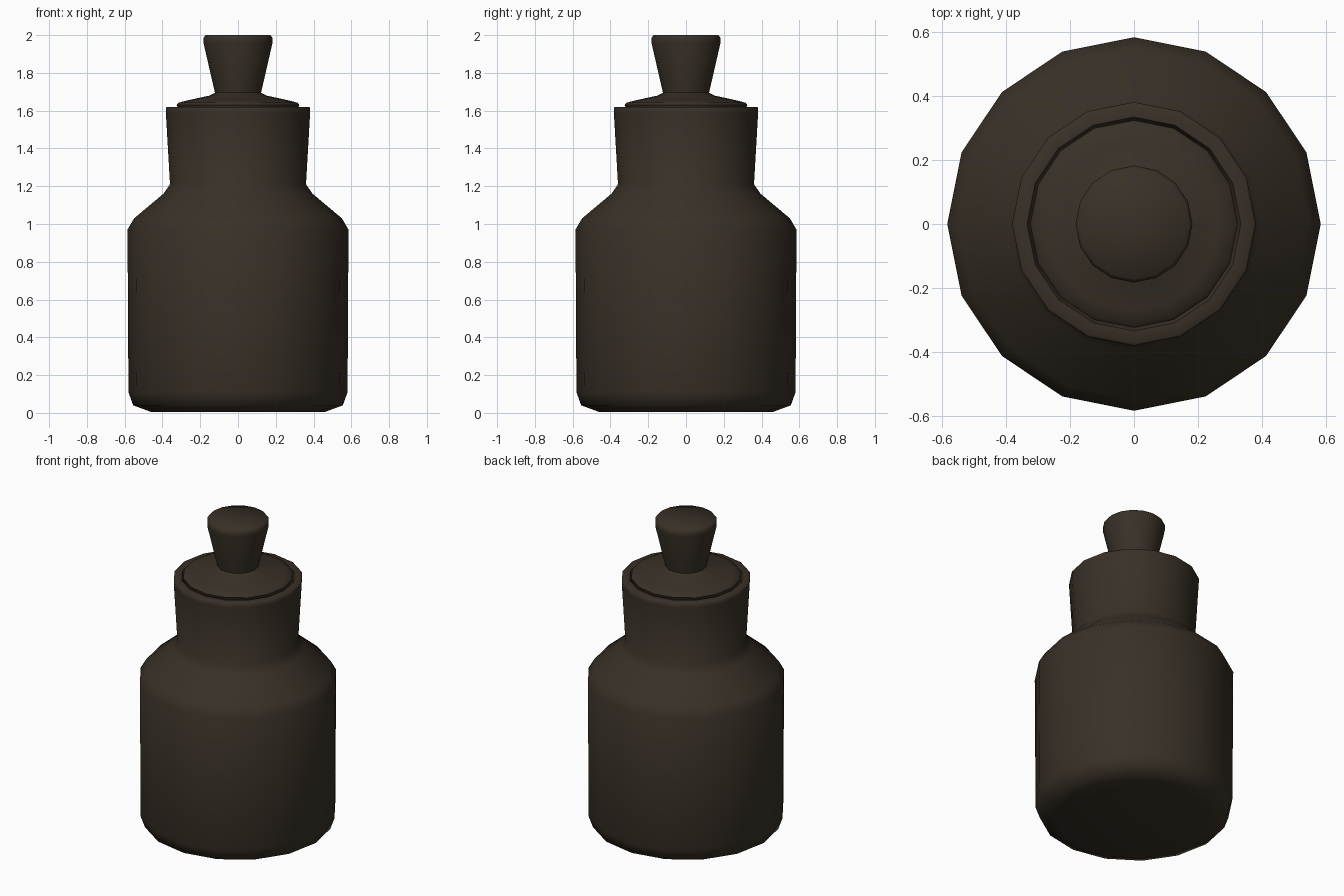
import bpy
import math

SIDES = 16

cube = bpy.data.objects.get("Cube")
if cube:
    bpy.data.objects.remove(cube, do_unlink=True)


def make_material(name, colour):
    mat = bpy.data.materials.new(name)
    mat.use_nodes = True
    mat.diffuse_color = colour
    mat.node_tree.nodes["Principled BSDF"].inputs["Base Color"].default_value = colour
    return mat


def lathe(name, profile, mat, angle):
    """Spin a (radius, height) profile around z; zero radius closes to a pole."""
    verts, faces, rings = [], [], []
    for r, z in profile:
        count = SIDES if r > 0 else 1
        rings.append([len(verts) + i for i in range(count)])
        for i in range(count):
            a = math.tau * i / SIDES
            verts.append((r * math.cos(a), r * math.sin(a), z))
    for low, high in zip(rings, rings[1:]):
        for i in range(SIDES):
            j = (i + 1) % SIDES
            if len(low) == 1:
                faces.append((low[0], high[j], high[i]))
            elif len(high) == 1:
                faces.append((low[i], low[j], high[0]))
            else:
                faces.append((low[i], low[j], high[j], high[i]))
    mesh = bpy.data.meshes.new(name)
    mesh.from_pydata(verts, [], faces)
    mesh.materials.append(mat)
    obj = bpy.data.objects.new(name, mesh)
    bpy.context.collection.objects.link(obj)
    bpy.ops.object.select_all(action="DESELECT")
    bpy.context.view_layer.objects.active = obj
    obj.select_set(True)
    bpy.ops.object.shade_smooth_by_angle(angle=math.radians(angle))
    return obj


glass = make_material("dark brown glass", (0.040, 0.030, 0.020, 1))

# Bottle: rounded base, straight wall, sloping shoulder, flared neck, open mouth
lathe("bottle", [
    (0, 0.005), (0.46, 0.005), (0.555, 0.04), (0.58, 0.11),
    (0.585, 0.97), (0.55, 1.03), (0.395, 1.16), (0.36, 1.21),
    (0.382, 1.59), (0.382, 1.615), (0.375, 1.62), (0.335, 1.62),
    (0.325, 1.60), (0.31, 1.22), (0, 1.2),
], glass, 60)

# Stopper: plug in the mouth, low domed flange, flared grip
lathe("stopper", [
    (0, 1.3), (0.28, 1.3), (0.315, 1.61), (0.325, 1.63), (0.315, 1.642),
    (0.27, 1.654), (0.15, 1.68), (0.122, 1.695),
    (0.183, 1.96), (0.183, 1.985), (0.172, 2.0), (0, 2.0),
], glass, 60)
